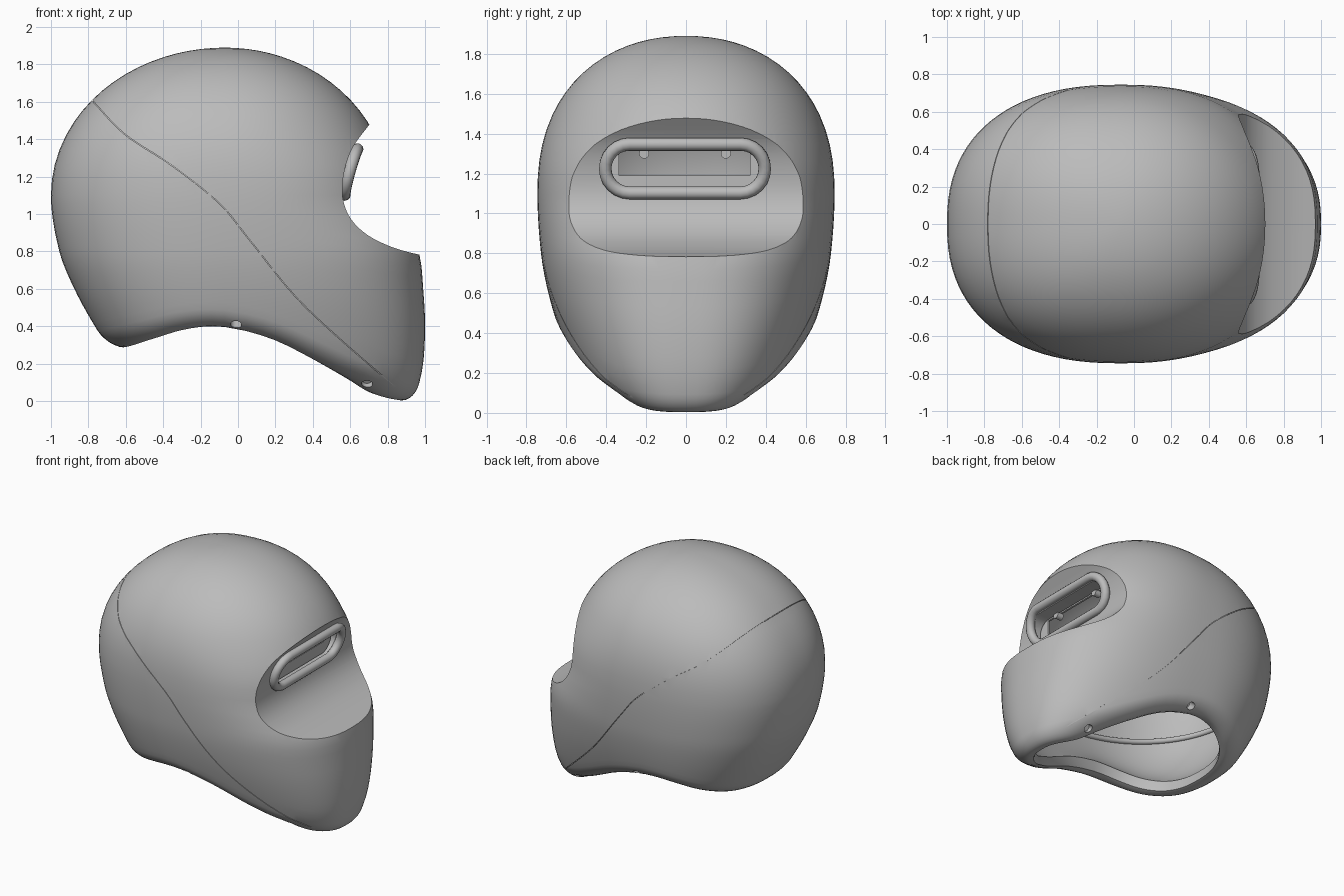
import bpy, bmesh
from math import sin, cos, pi, sqrt, radians, hypot
from mathutils import Vector

cube = bpy.data.objects.get("Cube")
if cube:
    bpy.data.objects.remove(cube)

COLUMNS = 96
EQUATOR, HEIGHT, MID_X = 1.1, 0.79, -0.07
RIM_IN, RIM_DROP, WALL = .08, .09, .05


def smooth(table, u):
    """Smooth curve through (u, value) pairs sorted by u."""
    n = len(table)
    u = min(max(u, table[0][0]), table[-1][0])
    i = next(k for k in range(n - 1) if u <= table[k + 1][0])

    def slope(k):
        if k in (0, n - 1):
            return 0.0
        return (table[k + 1][1] - table[k - 1][1]) / (table[k + 1][0] - table[k - 1][0])
    (a, p), (b, q) = table[i], table[i + 1]
    h, t = b - a, (u - a) / (b - a)
    return (p * (1 + 2 * t) * (1 - t) ** 2 + slope(i) * h * t * (1 - t) ** 2
            + q * t * t * (3 - 2 * t) + slope(i + 1) * h * t * t * (t - 1))


def path(points, steps=6):
    """Smooth 2D polyline through a few points."""
    tables = [[(i, p[k]) for i, p in enumerate(points)] for k in (0, 1)]
    total = (len(points) - 1) * steps
    return [tuple(smooth(t, i / steps) for t in tables) for i in range(total + 1)]


BACK = [(0, .45), (.2, .565), (.4, .695), (.6, .805), (.8, .885), (EQUATOR, .93)]
FRONT = [(0, 1.025), (.2, 1.06), (.4, 1.07), (.6, 1.06), (.8, 1.035), (.95, .95), (EQUATOR, .88)]
SIDE = [(0, .44), (.2, .55), (.4, .63), (.6, .69), (.8, .727), (EQUATOR, .745)]
HEM = [(-.8, .3), (-.63, .285), (-.45, .335), (-.3, .38), (-.15, .4), (0, .385),
       (.2, .325), (.4, .225), (.6, .115), (.74, .035), (.9, 0), (1, 0)]
SQUARE = [(0, 2.5), (.8, 2.45), (EQUATOR, 2.42), (1.5, 2.1)]


def skin(angle, z, inset=0.0):
    """Point on the helmet form at a height, moved inward by inset."""
    s = broad = 1.0
    if z > EQUATOR:
        t = min(1, (z - EQUATOR) / (HEIGHT - inset))
        s, broad = sqrt(1 - t * t), (1 - t ** 2.3) ** .47
    c, d = cos(angle), sin(angle)
    length = (smooth(FRONT if c > 0 else BACK, z) - inset) * s
    width = (smooth(SIDE, z) - inset) * broad
    power = 2 / (smooth(SQUARE, z) if c > 0 else 2.35)
    bend = lambda v: (1 if v > 0 else -1) * abs(v) ** power
    return Vector((MID_X + length * bend(c), width * bend(d), z))


def new_object(name, bm):
    bmesh.ops.recalc_face_normals(bm, faces=bm.faces)
    mesh = bpy.data.meshes.new(name)
    bm.to_mesh(mesh)
    bm.free()
    obj = bpy.data.objects.new(name, mesh)
    bpy.context.collection.objects.link(obj)
    return obj


def loft(name, rows):
    """Closed solid through rings, with both ends capped."""
    bm = bmesh.new()
    rings = [[bm.verts.new(p) for p in row] for row in rows]
    for a, b in zip(rings, rings[1:]):
        for j in range(len(a)):
            k = (j + 1) % len(a)
            bm.faces.new((a[j], a[k], b[k], b[j]))
    bm.faces.new(rings[0])
    bm.faces.new(rings[-1])
    return new_object(name, bm)


def prism(name, points, start, end, along):
    """Extrude a 2D outline along x or y."""
    place = (lambda p, v: (p[0], v, p[1])) if along == "y" else (lambda p, v: (v, p[0], p[1]))
    return loft(name, [[place(p, v) for p in points] for v in (start, end)])


def combine(obj, other, operation):
    mod = obj.modifiers.new("join", "BOOLEAN")
    mod.object, mod.operation, mod.solver = other, operation, "EXACT"
    bpy.context.view_layer.objects.active = obj
    bpy.ops.object.modifier_apply(modifier=mod.name)
    bpy.data.objects.remove(other)


def strip(points, thickness):
    """Outline of a band on the inner side of a polyline."""
    back = []
    for i, p in enumerate(points):
        a, b = points[max(i - 1, 0)], points[min(i + 1, len(points) - 1)]
        dx, dz = b[0] - a[0], b[1] - a[1]
        n = hypot(dx, dz)
        back.append((p[0] + dz / n * thickness, p[1] - dx / n * thickness))
    return points + back[::-1]


def stadium(half_width, half_height, mid_z, steps=12):
    r, flat = half_height, half_width - half_height
    return [(side * flat + r * cos(a) - .005, mid_z + r * sin(a))
            for side, first in ((1, -pi / 2), (-1, pi / 2))
            for a in (first + pi * i / steps for i in range(steps + 1))]


def tube(name, points, radius, closed=True):
    curve = bpy.data.curves.new(name, "CURVE")
    curve.dimensions, curve.bevel_depth, curve.bevel_resolution = "3D", radius, 4
    spline = curve.splines.new("POLY")
    spline.points.add(len(points) - 1)
    for target, p in zip(spline.points, points):
        target.co = (*p, 1)
    spline.use_cyclic_u = closed
    obj = bpy.data.objects.new(name, curve)
    bpy.context.collection.objects.link(obj)
    bpy.ops.object.select_all(action="DESELECT")
    obj.select_set(True)
    bpy.context.view_layer.objects.active = obj
    bpy.ops.object.convert(target="MESH")
    return bpy.context.view_layer.objects.active


def cylinder(name, centre, direction, radius, depth):
    bpy.ops.mesh.primitive_cylinder_add(vertices=24, radius=radius, depth=depth, location=centre)
    obj = bpy.context.object
    obj.name = name
    obj.rotation_euler = Vector(direction).to_track_quat("Z", "Y").to_euler()
    return obj


angles = [2 * pi * j / COLUMNS for j in range(COLUMNS)]
dome = [radians(a) for a in (89, 86, 82, 78, 74, 70, 65, 60, 55, 50, 45, 40, 35, 30, 24, 18, 12, 6, 0)]


def dome_rows(inset):
    return [[skin(a, EQUATOR + (HEIGHT - inset) * sin(d), inset) for a in angles] for d in dome]


def solid(name, inset):
    heights = [EQUATOR - .08 * i for i in range(1, 15)]
    return loft(name, dome_rows(inset) + [[skin(a, z, inset) for a in angles] for z in heights])


# Shell: outer skin, rolled hem and inner skin in one loft
hem = []
for a in angles:
    z = .3
    for _ in range(40):
        z = smooth(HEM, skin(a, z, RIM_IN).x)
    hem.append(z)


def hem_row(inset, rise):
    return [skin(a, z + rise * RIM_DROP, inset) for a, z in zip(angles, hem)]


def wall_row(t, inset):
    return [skin(a, EQUATOR + (z + RIM_DROP - EQUATOR) * t, inset) for a, z in zip(angles, hem)]


levels = [i / 16 for i in range(1, 17)]
rows = dome_rows(0) + [wall_row(t, 0) for t in levels]
rows += [hem_row(RIM_IN * (1 - cos(b)), 1 - sin(b)) for b in map(radians, range(15, 91, 15))]
rows += [hem_row(.115, .1), hem_row(.13, .4)]
rows += [wall_row(t, WALL + .1 * t ** 6) for t in reversed(levels)]
rows += dome_rows(WALL)[::-1]
shell = loft("helmet_shell", rows)

# Eye recess: curved wall behind a scooped opening
scoop = path([(.78, 1.57), (.70, 1.475), (.61, 1.35), (.567, 1.22), (.56, 1.09),
              (.60, .98), (.69, .89), (.82, .825), (.96, .785), (1.15, .745)])
wall = prism("recess_wall", strip([(x + .01, z + .004) for x, z in scoop], .055), -1, 1, "y")
combine(wall, solid("core", .004), "INTERSECT")
combine(shell, wall, "UNION")
combine(shell, prism("scoop_cutter", scoop + [(1.4, .745), (1.4, 1.57)], -1, 1, "y"), "DIFFERENCE")
slot = stadium(.39, .097, 1.215)
combine(shell, prism("slot_cutter", slot, .3, .9, "x"), "DIFFERENCE")

# Panel seam: fine groove around the shell
seam = path([(-.9, 1.74), (-.77, 1.6), (-.6, 1.425), (-.35, 1.26), (-.1, 1.06),
             (.05, .88), (.3, .57), (.55, .33), (.9, .03), (1.0, -.05)])
groove = prism("seam_cutter", strip(seam, .004), -1, 1, "y")
combine(groove, solid("core", .008), "DIFFERENCE")
combine(shell, groove, "DIFFERENCE")

# Fastener holes in the hem
for side in (-1, 1):
    for x, y, z in ((-.01, .585, .425), (.69, .33, .09)):
        combine(shell, cylinder("hole_cutter", (x, side * y, z), (0, side, -.8), .03, .09), "DIFFERENCE")


# Eye slot frame: rounded lip on a sleeve, leaning forward at the top
def lean(y, z):
    return .612 + (z - 1.225) * .28 - .1 * y * y


parts = [shell, tube("slot_frame", [(lean(y, z), y, z) for y, z in stadium(.4, .122, 1.225)], .032)]
outline = stadium(.415, .137, 1.225)
sleeve = loft("slot_sleeve", [[(.52, y, z) for y, z in outline], [(lean(y, z), y, z) for y, z in outline]])
combine(sleeve, prism("slot_cutter", slot, .3, .9, "x"), "DIFFERENCE")
parts.append(sleeve)

# Inner slot plate with a rectangular window and two pegs
plate = prism("inner_slot_plate", stadium(.43, .13, 1.225), .485, .5, "x")
window = [(-.335, 1.19), (.32, 1.19), (.32, 1.32), (-.335, 1.32)]
combine(plate, prism("window_cutter", window, .4, .6, "x"), "DIFFERENCE")
parts.append(plate)
for y in (-.21, .2):
    parts.append(cylinder("slot_peg", (.51, y, 1.3), (1, 0, 0), .025, .05))

# Inner ribs and strap lugs
low_rib = [skin(a, .78 - .14 * cos(a), WALL + .005) for a in angles]
parts.append(tube("lower_rib", low_rib, .02))
for side, label in ((1, "left"), (-1, "right")):
    lug = Vector((.2, side * .6, .84))
    top = skin(side * pi / 2, 1.2, WALL)
    parts.append(tube(label + "_lug_strut", [lug + Vector((0, 0, .05)), top], .025, False))
    body = cylinder(label + "_strap_lug", lug, (0, 1, 0), .065, .05)
    combine(body, cylinder("lug_cutter", lug, (0, 1, 0), .03, .2), "DIFFERENCE")
    parts.append(body)

# One grey finish on every part
grey = bpy.data.materials.new("plain_grey")
colour = (.5, .5, .5, 1)
grey.use_nodes = True
grey.diffuse_color = colour
grey.node_tree.nodes["Principled BSDF"].inputs["Base Color"].default_value = colour
for obj in parts:
    obj.data.materials.clear()
    obj.data.materials.append(grey)
    bpy.ops.object.select_all(action="DESELECT")
    obj.select_set(True)
    bpy.context.view_layer.objects.active = obj
    bpy.ops.object.shade_smooth_by_angle(angle=radians(32))
